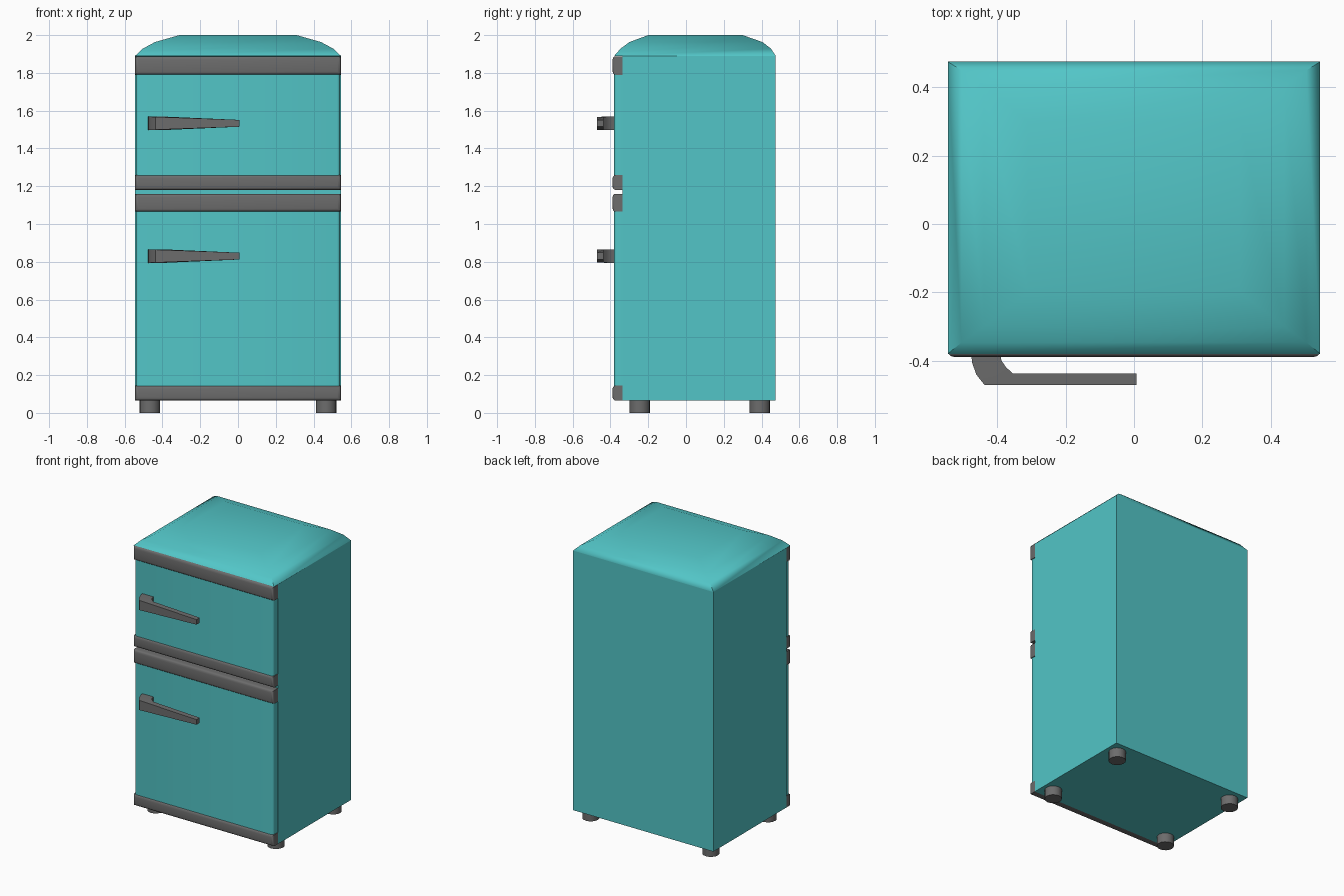
import bpy, bmesh, math

if "Cube" in bpy.data.objects:
    bpy.data.objects.remove(bpy.data.objects["Cube"])


def make_mat(name, rgb):
    m = bpy.data.materials.new(name)
    m.diffuse_color = (*rgb, 1)
    m.use_nodes = True
    m.node_tree.nodes["Principled BSDF"].inputs["Base Color"].default_value = m.diffuse_color
    return m


TEAL = make_mat("teal enamel", (0.085, 0.56, 0.57))
GREY = make_mat("dark grey", (0.15, 0.15, 0.15))


def finish(name, bm, mat, angle=40):
    bmesh.ops.recalc_face_normals(bm, faces=bm.faces)
    me = bpy.data.meshes.new(name)
    bm.to_mesh(me)
    bm.free()
    me.materials.append(mat)
    ob = bpy.data.objects.new(name, me)
    bpy.context.collection.objects.link(ob)
    bpy.ops.object.select_all(action='DESELECT')
    ob.select_set(True)
    bpy.context.view_layer.objects.active = ob
    bpy.ops.object.shade_smooth_by_angle(angle=math.radians(angle))
    return ob


def loft(name, rings, mat, angle=40):
    """Skin a list of four-cornered rings and cap both ends."""
    bm = bmesh.new()
    loops = [[bm.verts.new(p) for p in r] for r in rings]
    for a, b in zip(loops, loops[1:]):
        for i in range(4):
            j = (i + 1) % 4
            bm.faces.new((a[i], a[j], b[j], b[i]))
    bm.faces.new(loops[0])
    bm.faces.new(loops[-1])
    return finish(name, bm, mat, angle)


def front_slab(name, hx, yf, z0, z1, bev, mat, all_edges):
    """Box fixed to the cabinet front with its front edges rounded."""
    yb = -0.333
    bm = bmesh.new()
    bmesh.ops.create_cube(bm, size=1)
    for v in bm.verts:
        v.co = (v.co.x * 2 * hx, (yf + yb) / 2 + v.co.y * (yb - yf),
                (z0 + z1) / 2 + v.co.z * (z1 - z0))
    edges = []
    for e in bm.edges:
        a, b = (v.co for v in e.verts)
        if abs(a.y - yf) < 1e-5 and abs(b.y - yf) < 1e-5:
            if all_edges or abs(a.z - b.z) > 1e-5:
                edges.append(e)
    bmesh.ops.bevel(bm, geom=edges, offset=bev, segments=3, profile=0.5,
                    affect='EDGES')
    return finish(name, bm, mat)


# Cabinet with the domed top that overhangs the doors
profile = [  # half width, front y, back y, z
    (0.545, -0.335, 0.475, 0.065),
    (0.545, -0.335, 0.475, 1.888),
    (0.545, -0.380, 0.475, 1.890),
    (0.505, -0.347, 0.450, 1.928),
    (0.440, -0.300, 0.405, 1.963),
    (0.310, -0.200, 0.300, 2.000),
]
loft("cabinet", [[(-w, f, z), (w, f, z), (w, b, z), (-w, b, z)]
                 for w, f, b, z in profile], TEAL, 60)

# Doors, each with a trim strip at top and bottom
for name, z0, z1, low, high in (("freezer", 1.18, 1.888, 1.26, 1.79),
                                ("fridge", 0.065, 1.16, 0.145, 1.065)):
    front_slab(name + "_door", 0.54, -0.38, z0 + 0.003, z1 - 0.003, 0.015, TEAL, False)
    front_slab(name + "_trim_bottom", 0.545, -0.389, z0, low, 0.018, GREY, True)
    front_slab(name + "_trim_top", 0.545, -0.389, high, z1, 0.018, GREY, True)

# Handles: curved mount running into a tapering bar
path = [  # outer x, outer y, inner x, inner y, half height
    (-0.477, -0.375, -0.392, -0.375, 0.036),
    (-0.474, -0.405, -0.388, -0.400, 0.036),
    (-0.462, -0.440, -0.374, -0.420, 0.035),
    (-0.437, -0.472, -0.355, -0.437, 0.034),
    (0.008, -0.472, 0.008, -0.437, 0.018),
]
for name, zc in (("freezer_handle", 1.533), ("fridge_handle", 0.83)):
    loft(name, [[(ox, oy, zc - h), (ix, iy, zc - h), (ix, iy, zc + h), (ox, oy, zc + h)]
                for ox, oy, ix, iy, h in path], GREY)

# Four round feet
for sx, side in ((-1, "left"), (1, "right")):
    for y, end in ((-0.245, "front"), (0.39, "back")):
        bm = bmesh.new()
        bmesh.ops.create_cone(bm, cap_ends=True, segments=16, radius1=0.055,
                              radius2=0.055, depth=0.07)
        bmesh.ops.translate(bm, verts=bm.verts, vec=(sx * 0.467, y, 0.035))
        finish(f"foot_{end}_{side}", bm, GREY)
